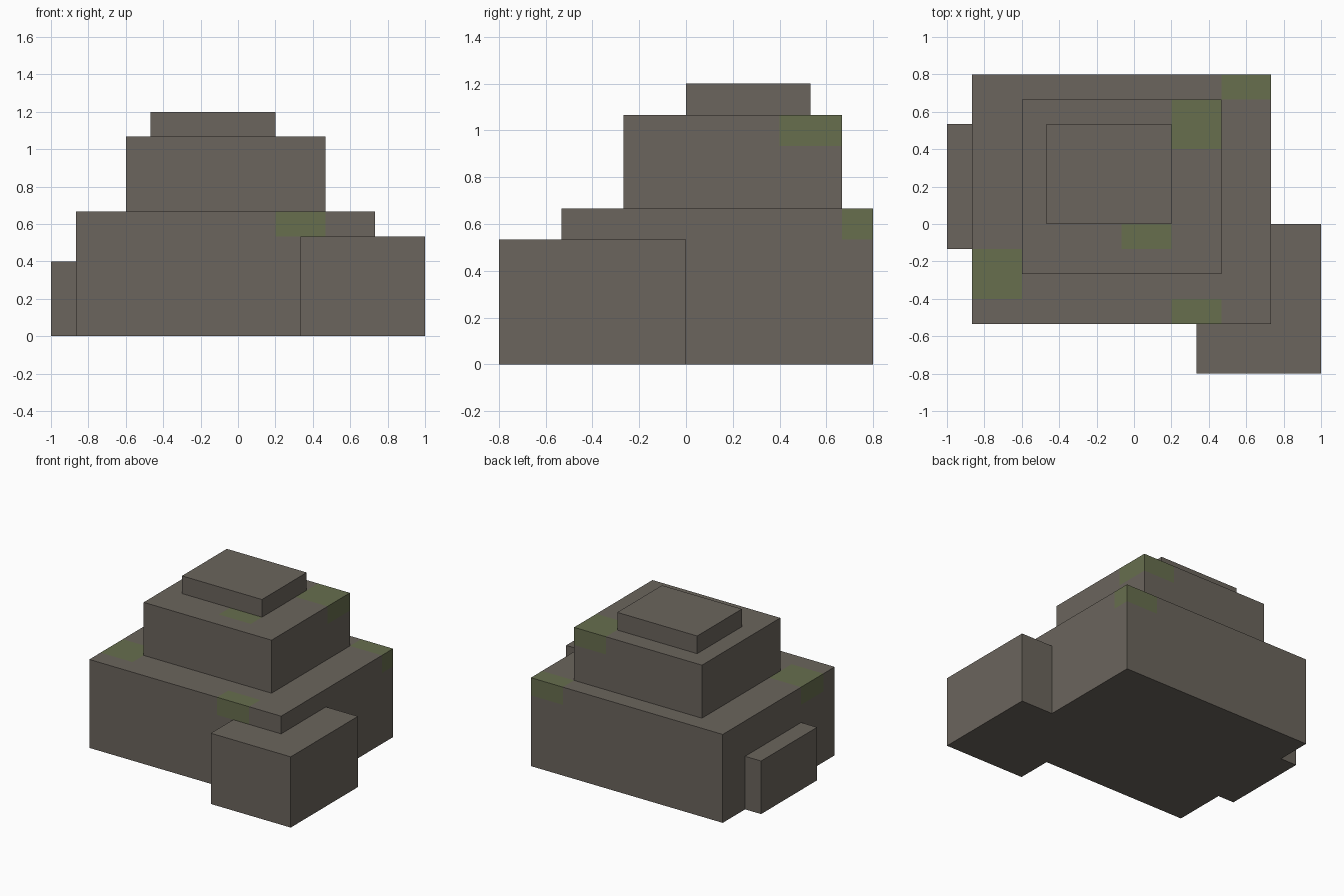
import bpy, bmesh
from mathutils import Vector

if "Cube" in bpy.data.objects:
    bpy.data.objects.remove(bpy.data.objects["Cube"])

U = 2 / 15  # the whole model sits on this grid step

# Blocks and moss patches in grid steps: (min corner, max corner)
BLOCKS = {
    "main_base": ((-6.5, -4, 0), (5.5, 6, 5)),
    "middle_tier": ((-4.5, -2, 5), (3.5, 5, 8)),
    "top_tier": ((-3.5, 0, 8), (1.5, 4, 9)),
    "front_corner_block": ((2.5, -6, 0), (7.5, 0, 4)),
    "left_ledge": ((-7.5, -1, 0), (-6.5, 4, 3)),
}
MOSS = [
    ((3.5, 5, 4), (5.5, 6, 5)),
    ((1.5, 3, 7), (3.5, 5, 8)),
    ((-0.5, -1, 7), (1.5, 0, 8)),
    ((-6.5, -3, 4), (-4.5, -1, 5)),
    ((1.5, -4, 4), (3.5, -3, 5)),
]


def material(name, color):
    m = bpy.data.materials.new(name)
    m.diffuse_color = (*color, 1)
    m.use_nodes = True
    m.node_tree.nodes["Principled BSDF"].inputs["Base Color"].default_value = m.diffuse_color
    return m


def inside(p, box):
    return all(box[0][i] < p[i] < box[1][i] for i in range(3))


stone = material("grey_brown_stone", (0.147, 0.130, 0.109))
moss = material("moss_green", (0.136, 0.156, 0.076))

boxes = list(BLOCKS.values())
cuts = [sorted({c[i] for b in boxes + MOSS for c in b}) for i in range(3)]

for n, (name, (lo, hi)) in enumerate(BLOCKS.items()):
    lo, hi = Vector(lo), Vector(hi)
    bm = bmesh.new()
    bmesh.ops.create_cube(bm, size=1)
    for v in bm.verts:
        v.co = (lo + hi) / 2 + v.co * (hi - lo)

    # Cut along the block and moss borders
    for axis in range(3):
        normal = Vector([float(i == axis) for i in range(3)])
        for c in cuts[axis]:
            if lo[axis] < c < hi[axis]:
                bmesh.ops.bisect_plane(bm, geom=bm.verts[:] + bm.edges[:] + bm.faces[:],
                                       plane_co=normal * c, plane_no=normal)
    bm.normal_update()

    # Remove faces buried in other blocks, paint the moss patches
    buried = []
    for f in bm.faces:
        mid = f.calc_center_median()
        outer, inner = mid + f.normal * 0.05, mid - f.normal * 0.05
        if any(inside(outer, b) for b in boxes) or any(inside(inner, b) for b in boxes[:n]):
            buried.append(f)
        f.material_index = int(any(inside(inner, b) for b in MOSS))
    bmesh.ops.delete(bm, geom=buried, context='FACES')
    bmesh.ops.scale(bm, vec=(U, U, U), verts=bm.verts)

    mesh = bpy.data.meshes.new(name)
    bm.to_mesh(mesh)
    bm.free()
    mesh.materials.append(stone)
    mesh.materials.append(moss)
    bpy.context.collection.objects.link(bpy.data.objects.new(name, mesh))
